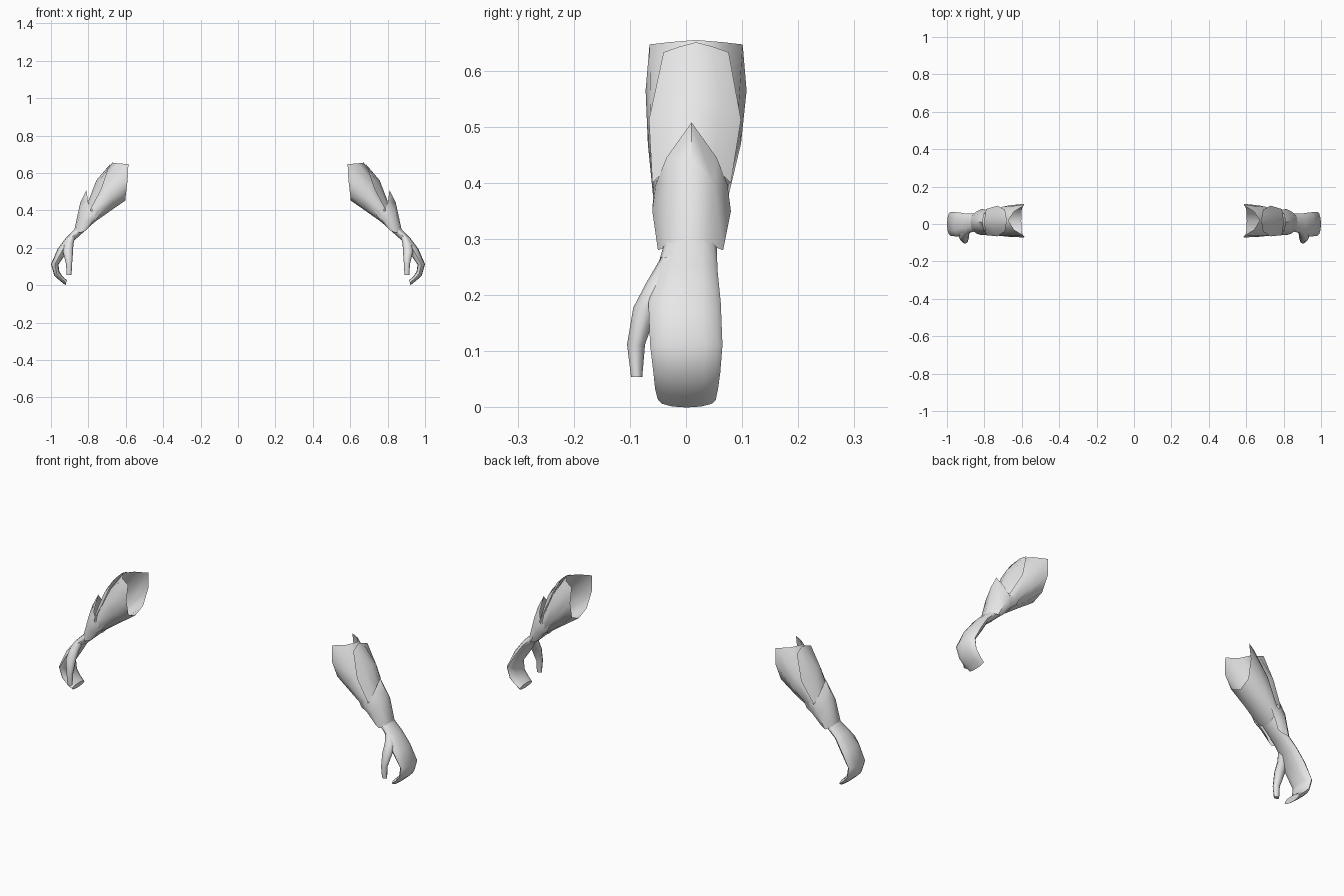
import bpy, bmesh, math

if "Cube" in bpy.data.objects:
    bpy.data.objects.remove(bpy.data.objects["Cube"])

grey = bpy.data.materials.new("light_grey")
grey.diffuse_color = (0.8, 0.8, 0.8, 1)
grey.use_nodes = True
grey.node_tree.nodes["Principled BSDF"].inputs["Base Color"].default_value = grey.diffuse_color


def build(name, rings, closed, cap_end=False):
    """Bridge rows of points into a smooth skin, mirrored to both arms."""
    bm = bmesh.new()
    rows = [[bm.verts.new(p) for p in ring] for ring in rings]
    n = len(rows[0])
    for a, b in zip(rows, rows[1:]):
        for i in range(n if closed else n - 1):
            j = (i + 1) % n
            bm.faces.new((a[i], a[j], b[j], b[i]))
    if cap_end:
        bm.faces.new(rows[-1])
    bmesh.ops.recalc_face_normals(bm, faces=bm.faces)
    mesh = bpy.data.meshes.new(name)
    bm.to_mesh(mesh)
    bm.free()
    mesh.materials.append(grey)
    for p in mesh.polygons:
        p.use_smooth = True
    mesh.set_sharp_from_angle(angle=math.radians(60))
    ob = bpy.data.objects.new(name, mesh)
    bpy.context.collection.objects.link(ob)
    ob.modifiers.new("other_arm", 'MIRROR').use_mirror_merge = False
    return ob


def oval(outer, inner, y0, y1, sides=12):
    """Oval section between an outer and an inner (x, z) point."""
    pts = []
    for k in range(sides):
        a = 2 * math.pi * k / sides
        t = (1 - math.cos(a)) / 2
        pts.append((outer[0] + (inner[0] - outer[0]) * t,
                    (y0 + y1) / 2 + (y1 - y0) / 2 * math.sin(a),
                    outer[1] + (inner[1] - outer[1]) * t))
    return pts


def both_sides(half, cy):
    """Half row of (x, half width, z), repeated on the other side of y = cy."""
    back = [(x, cy + w, z) for x, w, z in half]
    front = [(x, cy - w, z) for x, w, z in half if w > 0]
    # runs from the front edge over the outer ridge to the back edge
    return front[::-1] + back


# Sleeve: tube with a slanted open mouth
build("sleeve", [
    both_sides([(.672, 0, .655), (.642, .048, .651), (.586, .083, .647),
                (.59, .09, .565), (.60, .06, .48), (.603, 0, .452)], .018),
    both_sides([(.737, 0, .565), (.727, .045, .548), (.70, .078, .52),
                (.675, .083, .47), (.68, .05, .41), (.685, 0, .395)], .015),
    both_sides([(.79, 0, .44), (.787, .035, .43), (.78, .06, .40),
                (.765, .066, .37), (.765, .04, .345), (.77, 0, .335)], .008),
], closed=True)

# Plate lying over the outside of the sleeve
build("sleeve_plate", [
    both_sides([(.68, 0, .651), (.685, .03, .643), (.69, .058, .633)], .018),
    both_sides([(.757, 0, .561), (.75, .045, .545), (.73, .082, .513)], .016),
    both_sides([(.80, 0, .45), (.797, .04, .43), (.79, .07, .40)], .01),
], closed=False)

# Pointed cuff wrapped around the forearm
build("cuff", [
    both_sides([(.81, 0, .508), (.802, .045, .445), (.785, .064, .397),
                (.728, .067, .405), (.745, .062, .365)], .01),
    both_sides([(.843, 0, .444), (.838, .04, .40), (.815, .07, .35),
                (.78, .064, .345), (.775, .048, .34)], .01),
    both_sides([(.874, 0, .30), (.87, .035, .29), (.845, .058, .28),
                (.82, .05, .288), (.80, .038, .305)], .008),
], closed=False)

# Forearm, hand and curled fingers
build("hand", [
    oval((.78, .43), (.725, .375), -.04, .055),
    oval((.872, .30), (.832, .278), -.04, .055),
    oval((.917, .257), (.880, .235), -.052, .056),
    oval((.965, .193), (.912, .18), -.067, .062),
    oval((1.0, .112), (.96, .11), -.064, .065),
    oval((.982, .05), (.955, .072), -.058, .061),
    oval((.948, .02), (.937, .045), -.055, .057),
    oval((.922, .0), (.915, .027), -.05, .053),
], closed=True, cap_end=True)

# Thumb
build("thumb", [
    oval((.90, .268), (.868, .268), -.044, 0, 8),
    oval((.93, .222), (.880, .222), -.071, -.02, 8),
    oval((.936, .178), (.882, .178), -.094, -.05, 8),
    oval((.919, .112), (.887, .112), -.105, -.073, 8),
    oval((.917, .054), (.890, .054), -.098, -.078, 8),
], closed=True, cap_end=True)
